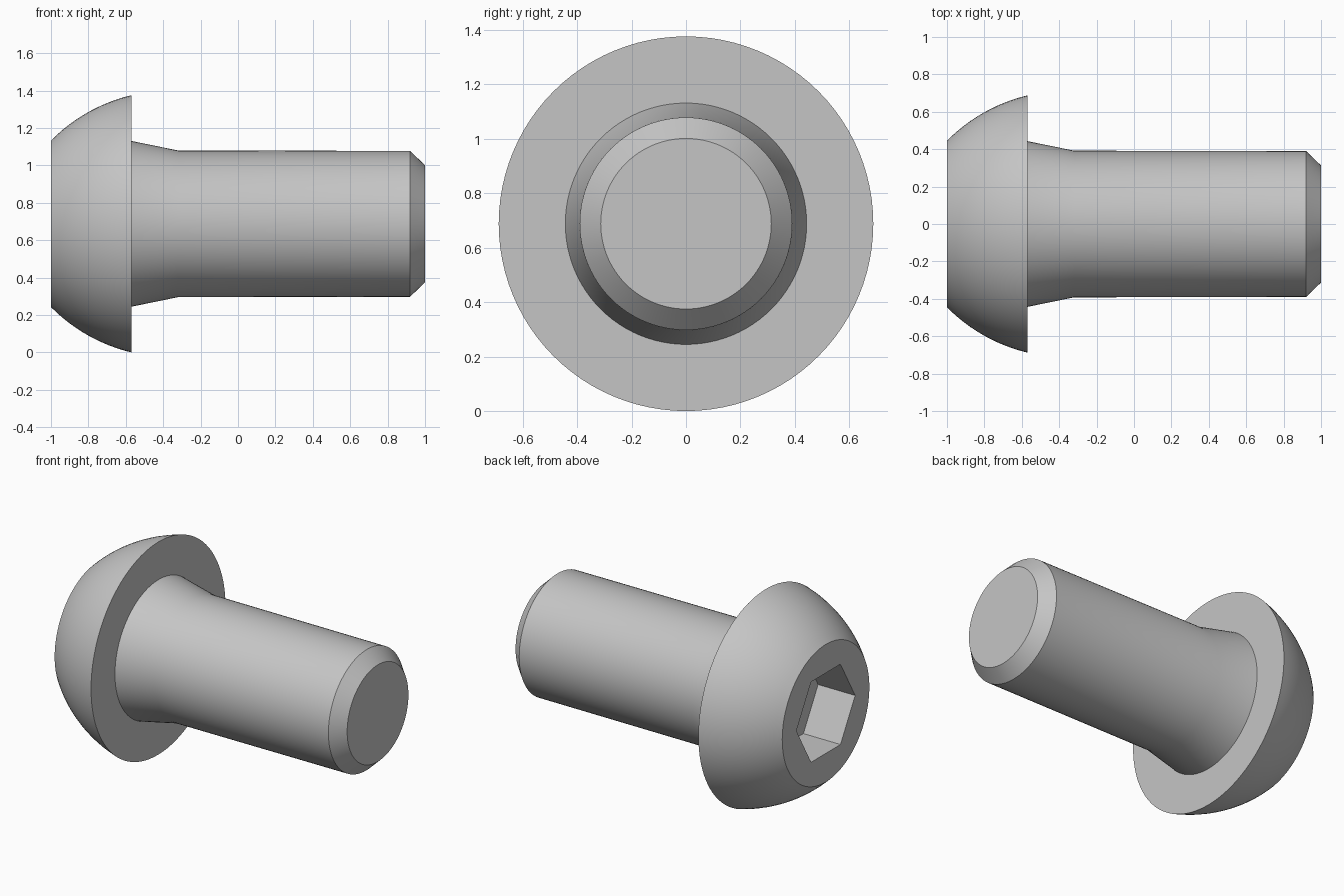
import bpy
import bmesh
from math import cos, sin, pi, radians, atan2, hypot

SEGMENTS = 96          # divisible by six, so the socket corners are exact
AXIS_Z = 0.6875        # height of the bolt axis

cube = bpy.data.objects.get("Cube")
if cube:
    bpy.data.objects.remove(cube, do_unlink=True)

# Material
steel = bpy.data.materials.new("grey steel")
steel.use_nodes = True
grey = (0.56, 0.56, 0.56, 1)
steel.diffuse_color = grey
steel.node_tree.nodes["Principled BSDF"].inputs["Base Color"].default_value = grey


def dome(start, end, half_angle, steps):
    """Circular arc bulging outward between two (x, radius) points."""
    (x0, r0), (x1, r1) = start, end
    chord = hypot(x1 - x0, r1 - r0)
    slope = atan2(r1 - r0, x1 - x0)
    big = chord / 2 / sin(half_angle)
    points = []
    for i in range(steps + 1):
        a = half_angle * (2 * i / steps - 1)
        along = big * sin(a) + chord / 2
        out = big * (cos(a) - cos(half_angle))
        points.append((x0 + along * cos(slope) - out * sin(slope),
                       r0 + along * sin(slope) + out * cos(slope)))
    return points


def hexagon(angle):
    """Radius factor that turns a circle into a hexagon with a corner at 0."""
    return cos(pi / 6) / cos(angle % (pi / 3) - pi / 6)


def circle(angle):
    return 1


# Rings from socket floor, over the head and along the shank to the tip
rings = [(-0.735, 0.30, hexagon), (-1, 0.30, hexagon)]
rings += [(x, r, circle) for x, r in dome((-1, 0.445), (-0.57, AXIS_Z), radians(16), 12)]
rings += [(x, r, circle) for x, r in
          [(-0.57, 0.443), (-0.32, 0.392), (0.92, 0.39), (1, 0.313)]]

bm = bmesh.new()
loops = []
for x, radius, shape in rings:
    loop = []
    for i in range(SEGMENTS):
        a = 2 * pi * i / SEGMENTS
        r = radius * shape(a)
        loop.append(bm.verts.new((x, r * cos(a), AXIS_Z + r * sin(a))))
    loops.append(loop)

for a, b in zip(loops, loops[1:]):
    for i in range(SEGMENTS):
        j = (i + 1) % SEGMENTS
        bm.faces.new((a[i], a[j], b[j], b[i]))

# Socket floor and tip
bm.faces.new(loops[0])
bm.faces.new(loops[-1])
bmesh.ops.recalc_face_normals(bm, faces=bm.faces)

mesh = bpy.data.meshes.new("button_head_bolt")
bm.to_mesh(mesh)
bm.free()
mesh.materials.append(steel)
bolt = bpy.data.objects.new("button_head_bolt", mesh)
bpy.context.collection.objects.link(bolt)

# Smooth round surfaces, crisp rims and socket edges
bpy.ops.object.select_all(action='DESELECT')
bolt.select_set(True)
bpy.context.view_layer.objects.active = bolt
bpy.ops.object.shade_smooth_by_angle(angle=radians(30))
